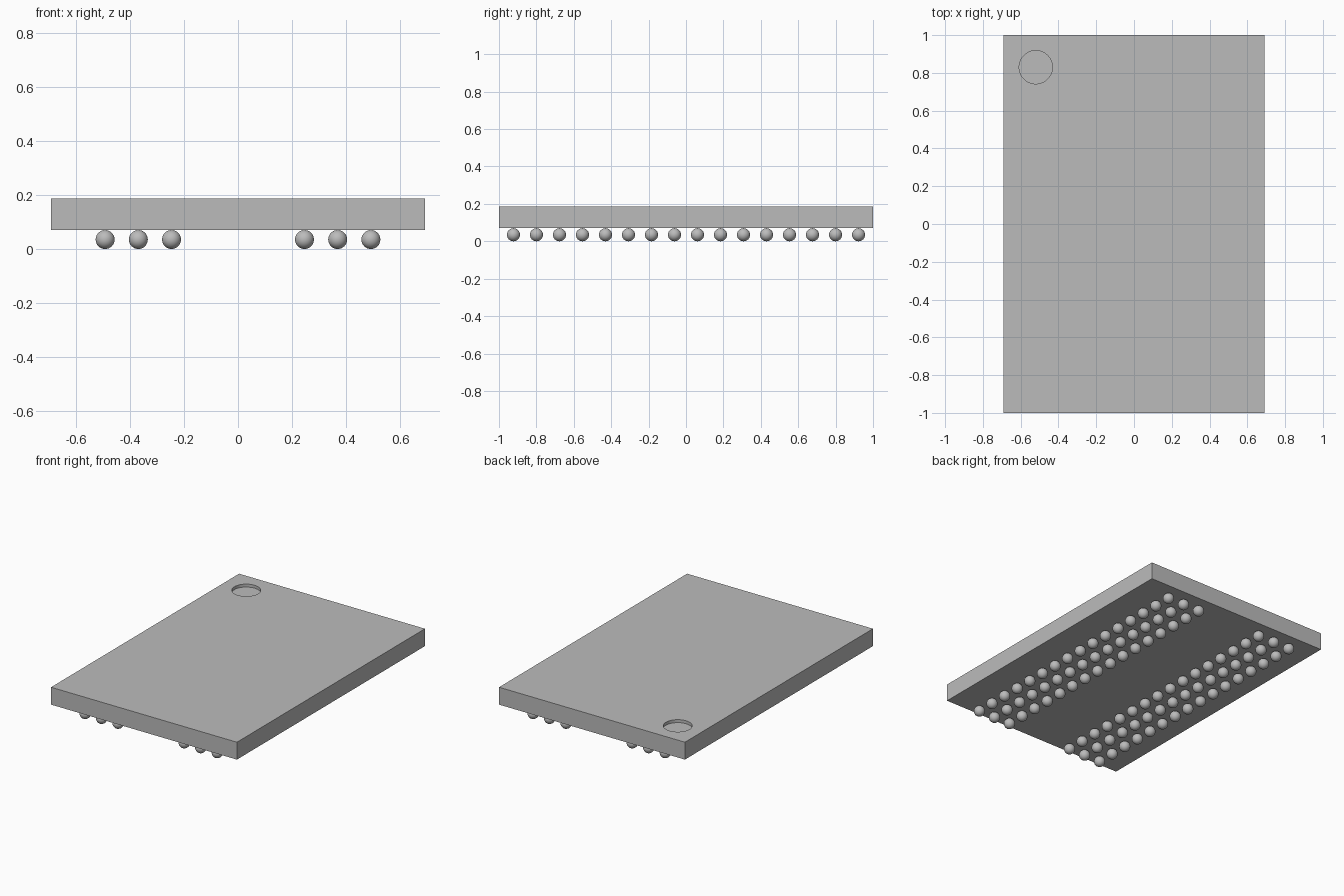
import bpy
import math

cube = bpy.data.objects.get("Cube")
if cube:
    bpy.data.objects.remove(cube, do_unlink=True)

WIDTH, LENGTH = 1.384, 2.0
BASE_Z, TOP_Z = 0.07, 0.187
BALL_R, PITCH = 0.035, 0.123
MARK_X, MARK_Y, MARK_R, MARK_DEPTH = -0.52, 0.83, 0.088, 0.02

grey = bpy.data.materials.new("plain grey")
grey.use_nodes = True
colour = (0.5, 0.5, 0.5, 1)
grey.diffuse_color = colour
grey.node_tree.nodes["Principled BSDF"].inputs["Base Color"].default_value = colour


def finish(name):
    obj = bpy.context.object
    obj.name = name
    obj.data.name = name
    obj.data.materials.append(grey)
    return obj


# Round recess cutter for the corner marker
bpy.ops.mesh.primitive_cylinder_add(
    vertices=64, radius=MARK_R, depth=2 * MARK_DEPTH, location=(MARK_X, MARK_Y, TOP_Z))
cutter = finish("marker_cutter")
cutter.hide_render = True

# Flat package body with the recess cut into its top
bpy.ops.mesh.primitive_cube_add(size=1, location=(0, 0, (BASE_Z + TOP_Z) / 2))
body = finish("package_body")
body.scale = (WIDTH, LENGTH, TOP_Z - BASE_Z)
bpy.ops.object.transform_apply(location=False, rotation=False, scale=True)
cut = body.modifiers.new("marker_recess", 'BOOLEAN')
cut.operation = 'DIFFERENCE'
cut.solver = 'EXACT'
cut.object = cutter
bpy.ops.object.modifier_apply(modifier=cut.name)
bpy.data.objects.remove(cutter, do_unlink=True)
bpy.ops.object.shade_smooth_by_angle(angle=math.radians(30))

# Solder balls: two banks of three columns sharing one mesh
bpy.ops.mesh.primitive_uv_sphere_add(segments=32, ring_count=16, radius=BALL_R)
first = finish("solder_ball")
bpy.ops.object.shade_smooth()
for column in (-4, -3, -2, 2, 3, 4):
    for row in range(16):
        ball = first.copy()
        ball.name = "solder_ball"
        ball.location = (column * PITCH, (row - 7.5) * PITCH, BALL_R)
        bpy.context.collection.objects.link(ball)
bpy.data.objects.remove(first, do_unlink=True)
